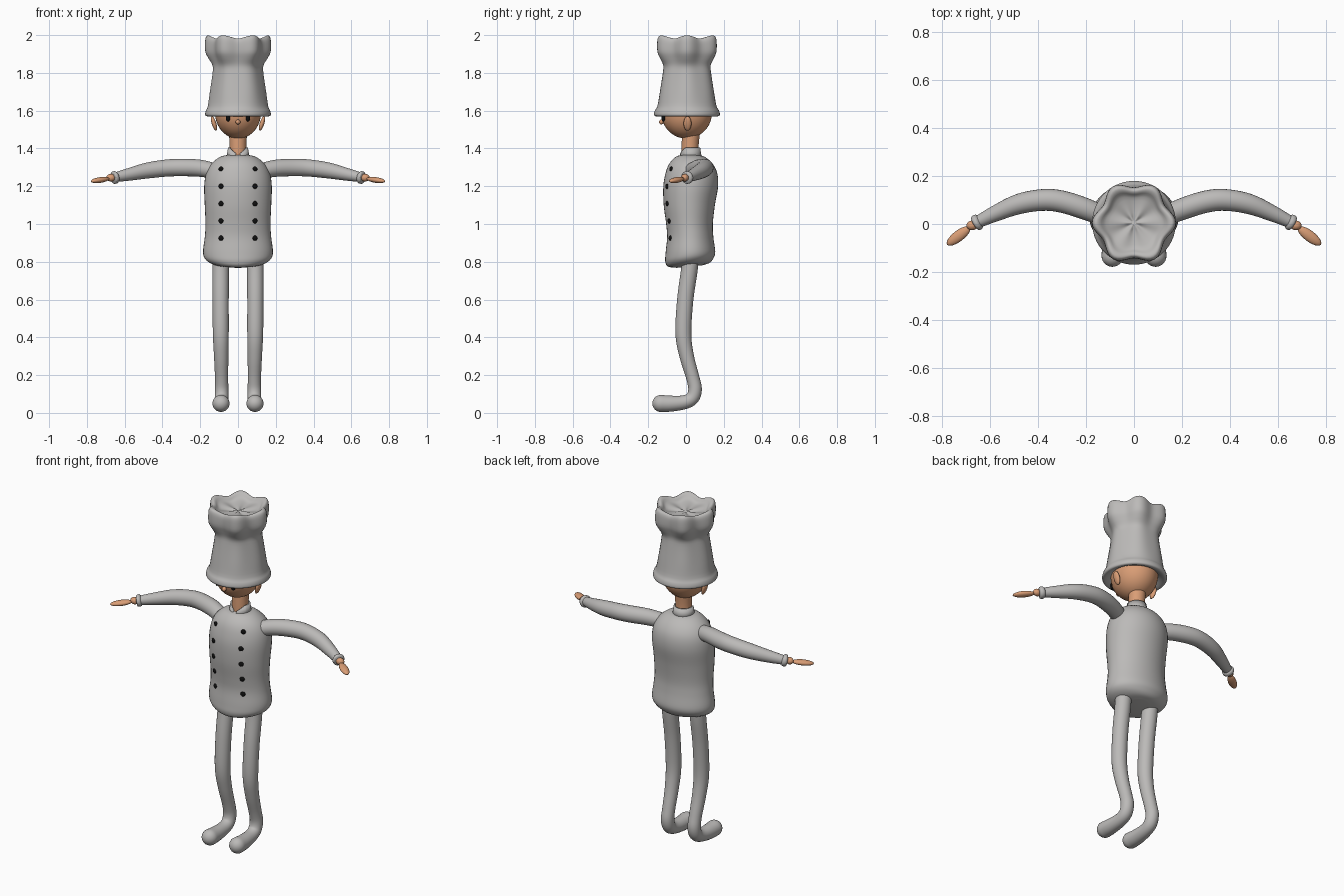
import bpy, bmesh, math
from mathutils import Vector, Matrix

cube = bpy.data.objects.get("Cube")
if cube:
    bpy.data.objects.remove(cube)


def material(name, rgb):
    m = bpy.data.materials.new(name)
    m.use_nodes = True
    m.diffuse_color = (*rgb, 1)
    m.node_tree.nodes["Principled BSDF"].inputs["Base Color"].default_value = (*rgb, 1)
    return m


CLOTH = material("grey cloth", (0.5, 0.49, 0.48))
SKIN = material("skin", (0.7, 0.34, 0.18))
BLACK = material("black", (0.005, 0.005, 0.005))


def finish(name, bm, mat, angle=60):
    bmesh.ops.recalc_face_normals(bm, faces=bm.faces)
    me = bpy.data.meshes.new(name)
    bm.to_mesh(me)
    bm.free()
    me.materials.append(mat)
    ob = bpy.data.objects.new(name, me)
    bpy.context.collection.objects.link(ob)
    bpy.ops.object.select_all(action='DESELECT')
    ob.select_set(True)
    bpy.context.view_layer.objects.active = ob
    bpy.ops.object.shade_smooth_by_angle(angle=math.radians(angle))
    return ob


def smooth(rows, steps=5):
    """Catmull-Rom curve through rows of any width."""
    pts = [Vector(r) for r in rows]
    pts = [2 * pts[0] - pts[1]] + pts + [2 * pts[-1] - pts[-2]]
    out = []
    for a, b, c, d in zip(pts, pts[1:], pts[2:], pts[3:]):
        for i in range(steps):
            t = i / steps
            out.append(0.5 * (2 * b + (c - a) * t + (2 * a - 5 * b + 4 * c - d) * t * t
                              + (3 * b - a - 3 * c + d) * t ** 3))
    return out + [pts[-2]]


def loft(name, rings, mat, angle=60):
    """Skin a list of point rings and cap both ends."""
    bm = bmesh.new()
    loops = [[bm.verts.new(p) for p in ring] for ring in rings]
    n = len(loops[0])
    for lo, hi in zip(loops, loops[1:]):
        for i in range(n):
            j = (i + 1) % n
            bm.faces.new((lo[i], lo[j], hi[j], hi[i]))
    for end in (loops[0], loops[-1]):
        bm.faces.new(end)
    return finish(name, bm, mat, angle)


def tube(name, rows, mat, n=24, round_end=False):
    """Sweep a circle along rows of x, y, z, radius."""
    path = [(Vector(r[:3]), r[3]) for r in smooth([Vector(r) for r in rows])]
    if round_end:
        (p0, _), (p, r) = path[-2:]
        d = (p - p0).normalized()
        for k in range(1, 8):
            a = k * math.pi / 15
            path.append((p + d * r * math.sin(a), r * math.cos(a)))
    rings = []
    for i, (p, r) in enumerate(path):
        d = path[min(i + 1, len(path) - 1)][0] - path[max(i - 1, 0)][0]
        side = Vector((1, 0, 0)) if abs(rows[0][0] - rows[-1][0]) < 0.1 else Vector((0, 0, 1))
        u = d.cross(side).normalized()
        v = d.cross(u).normalized()
        rings.append([p + r * (u * math.cos(a) + v * math.sin(a))
                      for a in (math.tau * k / n for k in range(n))])
    return loft(name, rings, mat)


def ball(name, loc, size, mat, rot=Matrix(), seg=24):
    bm = bmesh.new()
    m = Matrix.Translation(loc) @ rot @ Matrix.Diagonal((*size, 1))
    bmesh.ops.create_uvsphere(bm, u_segments=seg, v_segments=seg // 2, radius=1, matrix=m)
    return finish(name, bm, mat)


# Jacket: rows of height, half width, front y, back y
torso = smooth([(0.775, 0.06, -0.05, 0.09), (0.785, 0.125, -0.095, 0.125),
                (0.81, 0.17, -0.11, 0.145), (0.85, 0.185, -0.108, 0.155),
                (0.93, 0.176, -0.10, 0.145), (1.0, 0.172, -0.105, 0.142),
                (1.1, 0.176, -0.118, 0.153), (1.2, 0.179, -0.12, 0.17),
                (1.27, 0.168, -0.108, 0.165), (1.32, 0.14, -0.088, 0.14),
                (1.355, 0.095, -0.055, 0.10), (1.367, 0.05, -0.02, 0.06)])
rings = []
for z, w, f, b in torso:
    tilt = 0.1 * max(0, 1 - (z - 0.775) / 0.1)
    ring = []
    for k in range(40):
        a = math.tau * k / 40
        y = (f + b) / 2 + (b - f) / 2 * math.sin(a)
        ring.append((w * math.cos(a), y, z + tilt * (y - 0.02)))
    rings.append(ring)
loft("jacket", rings, CLOTH)

# Two columns of buttons resting on the jacket
for s in (-1, 1):
    for i in range(5):
        z = 0.925 + 0.0915 * i
        _, w, f, b = min(torso, key=lambda r: abs(r[0] - z))
        y = (f + b) / 2 - (b - f) / 2 * math.sqrt(1 - (0.09 / w) ** 2)
        turn = Matrix.Rotation(s * 0.4, 4, 'Z')
        ball("button", (s * 0.09, y, z), (0.014, 0.008, 0.014), BLACK, turn, 12)

# Collar band, open in a V at the front
bm = bmesh.new()
cols = []
for k in range(33):
    t = -1 + k / 16
    a = math.pi / 2 + t * math.radians(168)
    low, high = 0.062, 0.053
    top = 1.405 - 0.03 * max(0, abs(t) - 0.7) / 0.3
    cols.append([bm.verts.new((r * math.cos(a), 0.022 + r * math.sin(a), z))
                 for r, z in ((low, 1.345), (high, top))])
for p, q in zip(cols, cols[1:]):
    bm.faces.new((p[0], q[0], q[1], p[1]))
collar = finish("collar", bm, CLOTH)
collar.modifiers.new("thickness", 'SOLIDIFY').thickness = 0.008

# Neck and head
tube("neck", [(0, 0.022, 1.34, 0.046), (0, 0.022, 1.42, 0.045), (0, 0.03, 1.53, 0.05)], SKIN)
ball("head", (0, 0.003, 1.59), (0.122, 0.135, 0.138), SKIN, seg=36)
ball("nose", (0, -0.13, 1.54), (0.013, 0.013, 0.013), SKIN, seg=12)

# Hat: rows of height, radius, six-fold lobe strength
profile = [(1.60, 0.11, 0), (1.578, 0.14, 0), (1.57, 0.163, 0), (1.578, 0.174, 0),
           (1.60, 0.17, 0), (1.625, 0.158, 0.01), (1.70, 0.146, 0.02),
           (1.80, 0.131, 0.025), (1.84, 0.13, 0.04), (1.875, 0.145, 0.07),
           (1.91, 0.159, 0.085), (1.955, 0.161, 0.085), (1.98, 0.157, 0.085),
           (1.99, 0.147, 0.085), (1.985, 0.132, 0.08), (1.965, 0.11, 0.06),
           (1.955, 0.06, 0.03), (1.953, 0.01, 0)]
rings = []
for z, r, lobe in smooth(profile, 3):
    ring = []
    for k in range(72):
        a = math.tau * k / 72
        wave = math.cos(6 * a)
        rr = r * (1 + lobe * wave)
        lift = 0.008 * wave * min(1, max(0, (z - 1.93) / 0.05))
        ring.append((rr * math.cos(a), 0.005 + rr * math.sin(a), z + lift))
    rings.append(ring)
loft("hat", rings, CLOTH, 80)

# Paired parts
for s, side in ((1, "left"), (-1, "right")):
    ball(side + "_eye", (s * 0.053, -0.12, 1.562), (0.012, 0.009, 0.02), BLACK,
         Matrix.Rotation(s * 0.4, 4, 'Z'), 16)
    ball(side + "_ear", (s * 0.127, 0.008, 1.532), (0.012, 0.021, 0.04), SKIN,
         Matrix.Rotation(s * 0.3, 4, 'Y'), 16)

    arm = [(0.10, 0.02, 1.275, 0.04), (0.2, 0.062, 1.295, 0.045), (0.3, 0.093, 1.299, 0.046),
           (0.38, 0.1, 1.296, 0.045), (0.48, 0.083, 1.283, 0.042),
           (0.58, 0.042, 1.262, 0.033), (0.65, 0.008, 1.247, 0.025)]
    tube(side + "_sleeve", [(s * x, y, z, r) for x, y, z, r in arm], CLOTH)
    cuff = [(0.64, 0.013, 1.249, 0.026), (0.648, 0.009, 1.247, 0.033),
            (0.66, 0.003, 1.245, 0.032), (0.665, 0.0, 1.244, 0.02)]
    tube(side + "_cuff", [(s * x, y, z, r) for x, y, z, r in cuff], CLOTH)
    ball(side + "_wrist", (s * 0.673, -0.006, 1.245), (0.024, 0.02, 0.02), SKIN)
    ball(side + "_hand", (s * 0.73, -0.05, 1.233), (0.06, 0.023, 0.015), SKIN,
         Matrix.Rotation(-s * 0.65, 4, 'Z') @ Matrix.Rotation(s * 0.12, 4, 'Y'))

    leg = [(0.092, 0.025, 0.86, 0.044), (0.092, 0.018, 0.76, 0.044), (0.092, -0.004, 0.6, 0.043),
           (0.091, -0.014, 0.42, 0.042), (0.089, 0.004, 0.3, 0.038),
           (0.087, 0.035, 0.19, 0.035), (0.087, 0.048, 0.125, 0.036),
           (0.087, 0.033, 0.078, 0.036), (0.088, -0.01, 0.056, 0.037),
           (0.09, -0.08, 0.049, 0.042), (0.09, -0.133, 0.05, 0.045)]
    tube(side + "_leg", [(s * x, y, z, r) for x, y, z, r in leg], CLOTH, round_end=True)
